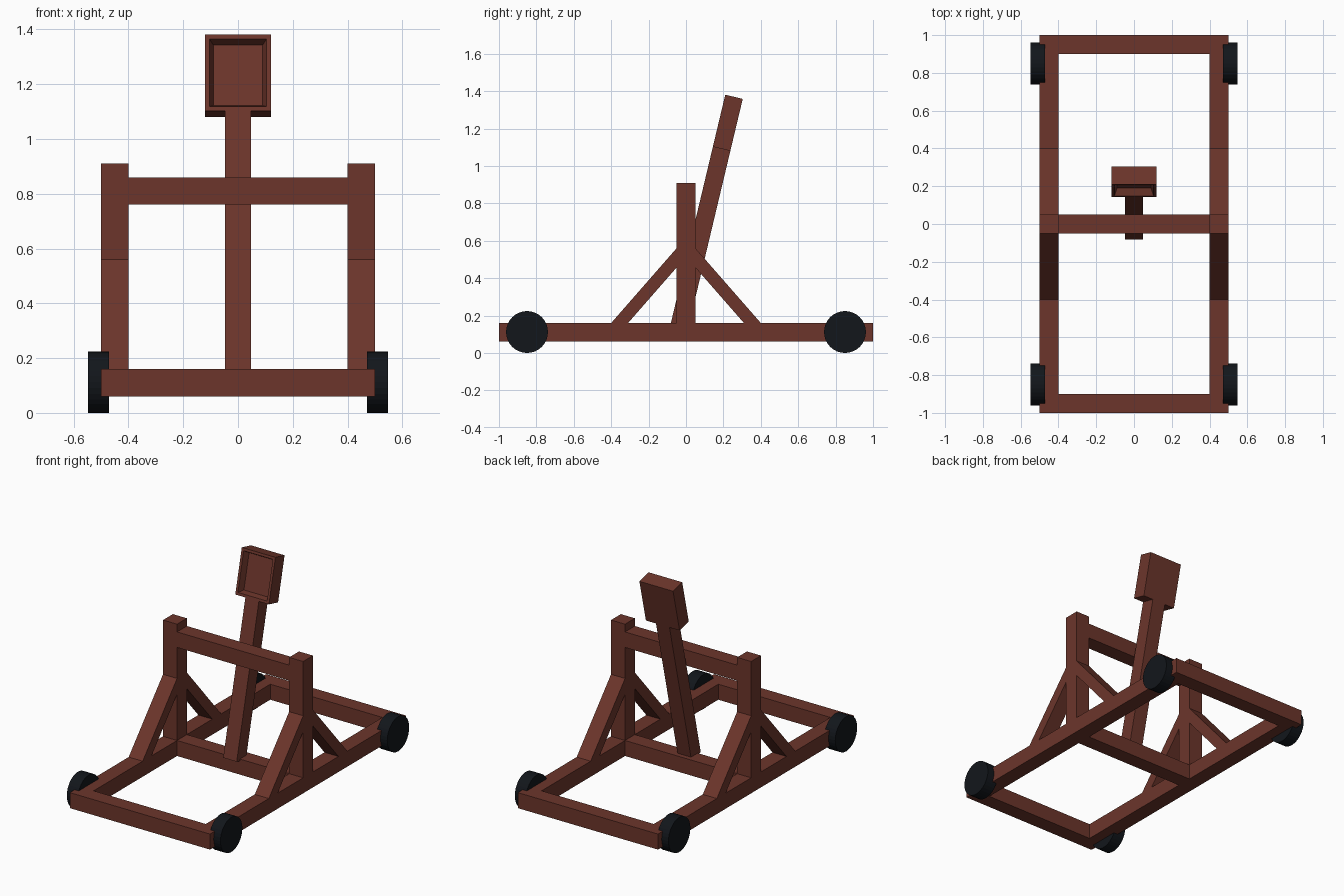
import bpy, bmesh
from math import radians
from mathutils import Matrix, Vector

if "Cube" in bpy.data.objects:
    bpy.data.objects.remove(bpy.data.objects["Cube"])


def material(name, rgb):
    m = bpy.data.materials.new(name)
    m.diffuse_color = (*rgb, 1)
    m.use_nodes = True
    m.node_tree.nodes["Principled BSDF"].inputs["Base Color"].default_value = m.diffuse_color
    return m


WOOD = material("wood", (0.15, 0.036, 0.024))
TYRE = material("black_wheel", (0.006, 0.008, 0.011))


def finish(name, bm, mat=WOOD):
    bmesh.ops.recalc_face_normals(bm, faces=bm.faces)
    mesh = bpy.data.meshes.new(name)
    bm.to_mesh(mesh)
    bm.free()
    mesh.materials.append(mat)
    ob = bpy.data.objects.new(name, mesh)
    bpy.context.collection.objects.link(ob)
    return ob


def add_box(bm, lo, hi):
    lo, hi = Vector(lo), Vector(hi)
    m = Matrix.Translation((lo + hi) / 2) @ Matrix.Diagonal((*(hi - lo), 1))
    return bmesh.ops.create_cube(bm, size=1, matrix=m)["verts"]


def box(name, lo, hi):
    bm = bmesh.new()
    add_box(bm, lo, hi)
    return finish(name, bm)


def extrude(bm, faces, vec):
    new = bmesh.ops.extrude_face_region(bm, geom=faces)["geom"]
    bmesh.ops.translate(bm, vec=vec, verts=[g for g in new if isinstance(g, bmesh.types.BMVert)])


# Base frame: one grid with two open bays, extruded to beam height
xs = [-0.5, -0.4, 0.4, 0.5]
ys = [-1, -0.9, -0.05, 0.05, 0.9, 1]
bm = bmesh.new()
grid = [[bm.verts.new((x, y, 0.06)) for y in ys] for x in xs]
cells = [bm.faces.new((grid[i][j], grid[i + 1][j], grid[i + 1][j + 1], grid[i][j + 1]))
         for i in range(3) for j in range(5) if not (i == 1 and j in (1, 3))]
extrude(bm, cells, (0, 0, 0.1))
finish("base_frame", bm)

# Uprights, diagonal braces and wheels on both sides
for sx, side in ((-1, "left"), (1, "right")):
    x0, x1 = sorted((sx * 0.4, sx * 0.5))
    box(f"{side}_post", (x0, -0.05, 0.16), (x1, 0.05, 0.91))
    for sy, end in ((-1, "front"), (1, "back")):
        bm = bmesh.new()
        profile = [(0.4, 0.16), (0.05, 0.56), (0.05, 0.457), (0.31, 0.16)]
        face = bm.faces.new([bm.verts.new((x0, sy * y, z)) for y, z in profile])
        extrude(bm, [face], (x1 - x0, 0, 0))
        finish(f"{side}_{end}_brace", bm)

        bm = bmesh.new()
        bmesh.ops.create_cone(
            bm, cap_ends=True, segments=32, radius1=0.112, radius2=0.112, depth=0.078,
            matrix=Matrix.Translation((sx * 0.509, sy * 0.85, 0.112)) @ Matrix.Rotation(radians(90), 4, "Y"))
        finish(f"{side}_{end}_wheel", bm, TYRE)

# Stop bar between the uprights
box("stop_bar", (-0.4, -0.05, 0.76), (0.4, 0.05, 0.86))

# Throwing arm and hollow bucket, modelled upright and then leaned back
T, JOIN, TOP = 0.096, 0.974, 1.26
arm = box("throwing_arm", (-0.048, 0, 0), (0.048, T, JOIN))
bm = bmesh.new()
add_box(bm, (-0.12, 0, JOIN), (0.12, T, TOP))
bm.normal_update()
front = [min(bm.faces, key=lambda f: f.calc_center_median().y)]
bmesh.ops.inset_region(bm, faces=front, thickness=0.023)
bmesh.ops.inset_region(bm, faces=front, thickness=0.019, depth=-0.04)
bucket = finish("bucket", bm)
for ob in (arm, bucket):
    ob.location = (0, -0.082, 0.155)
    ob.rotation_euler.x = radians(-13.4)
